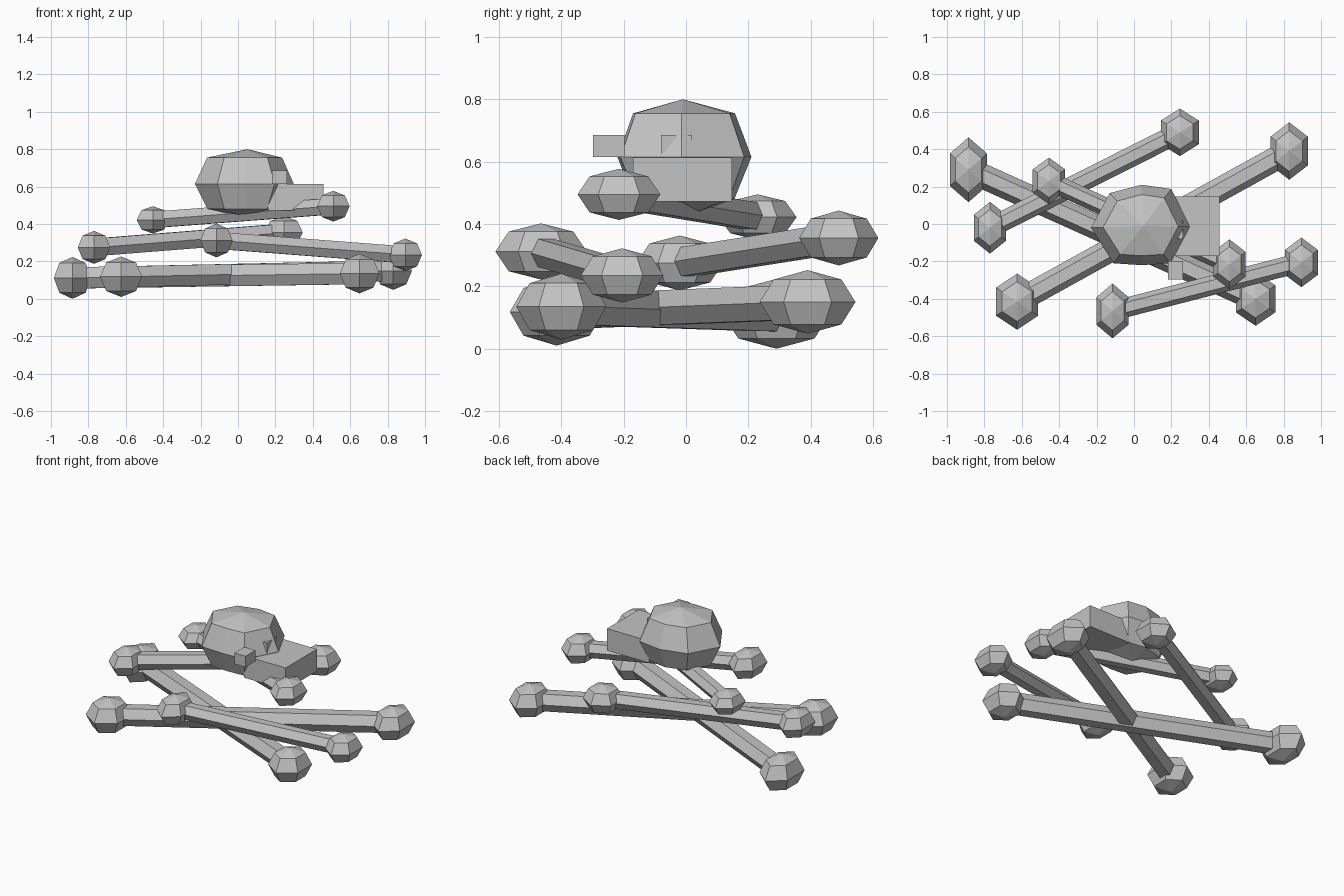
import bpy, bmesh, math
from mathutils import Vector, Matrix

if "Cube" in bpy.data.objects:
    bpy.data.objects.remove(bpy.data.objects["Cube"])

bone_mat = bpy.data.materials.new("bone_grey")
bone_mat.diffuse_color = (0.55, 0.55, 0.55, 1)
bone_mat.use_nodes = True
bone_mat.node_tree.nodes["Principled BSDF"].inputs["Base Color"].default_value = bone_mat.diffuse_color


def finish(name, bm):
    bmesh.ops.recalc_face_normals(bm, faces=bm.faces)
    me = bpy.data.meshes.new(name)
    bm.to_mesh(me)
    bm.free()
    me.materials.append(bone_mat)
    ob = bpy.data.objects.new(name, me)
    bpy.context.collection.objects.link(ob)


def loft(bm, rings):
    """Join rings of points with quads and cap both ends."""
    vs = [[bm.verts.new(p) for p in r] for r in rings]
    for a, b in zip(vs, vs[1:]):
        n = len(a)
        for i in range(n):
            bm.faces.new((a[i], a[(i + 1) % n], b[(i + 1) % n], b[i]))
    return vs


def fan(bm, ring, tip):
    t = bm.verts.new(tip)
    for i in range(len(ring)):
        bm.faces.new((ring[i], ring[(i + 1) % len(ring)], t))


def knob(name, c, h):
    # six-sided ball, h = half extents
    bm = bmesh.new()
    m = Matrix.Translation(c) @ Matrix.Diagonal((h[0], h[1] / 0.866, h[2], 1))
    bmesh.ops.create_uvsphere(bm, u_segments=6, v_segments=4, radius=1, matrix=m)
    finish(name, bm)


def shaft(name, a, b, r):
    # six-sided rod with a flat top
    a, b = Vector(a), Vector(b)
    d = (b - a).normalized()
    s = d.cross(Vector((0, 0, 1))).normalized()
    u = s.cross(d)
    rings = []
    for c in (a, b):
        rings.append([c + r * (math.cos(k * math.pi / 3) * s + math.sin(k * math.pi / 3) * u)
                      for k in range(6)])
    bm = bmesh.new()
    vs = loft(bm, rings)
    bm.faces.new(vs[0])
    bm.faces.new(vs[1])
    finish(name, bm)


# Bones: end centre, end half extents, for both ends, then rod radius
bones = [
    ((-.885, .29, .112), (.115, .15, .112), (.65, -.40, .135), (.122, .125, .106), .066),
    ((-.625, -.415, .118), (.13, .13, .108), (.83, .39, .15), (.115, .133, .102), .064),
    ((-.77, -.02, .275), (.10, .12, .088), (.245, .49, .355), (.117, .11, .088), .054),
    ((-.115, -.465, .312), (.10, .127, .09), (.895, -.205, .235), (.102, .115, .087), .052),
    ((-.455, .23, .422), (.10, .108, .073), (.51, -.215, .495), (.10, .115, .082), .05),
]
for i, (a, ha, b, hb, r) in enumerate(bones, 1):
    shaft(f"bone_{i}_shaft", a, b, r)
    knob(f"bone_{i}_left_knob", a, ha)
    knob(f"bone_{i}_right_knob", b, hb)

# Cranium: uneven eight-sided outline, scaled into three rings with pointed caps
outline = [(.298, -.015), (.2, .187), (.04, .21), (-.13, .165),
           (-.23, -.02), (-.11, -.21), (.04, -.22), (.195, -.21)]
cx, cy = .04, -.01
bm = bmesh.new()
rings = []
for z, k in ((.48, .75), (.615, 1), (.755, .76)):
    rings.append([(cx + (x - cx) * k, cy + (y - cy) * k, z) for x, y in outline])
vs = loft(bm, rings)
fan(bm, vs[0], (.04, .03, .437))
fan(bm, vs[2], (.05, -.01, .8))
finish("cranium", bm)


def box(name, lo, hi):
    bm = bmesh.new()
    lo, hi = Vector(lo), Vector(hi)
    m = Matrix.Translation((lo + hi) / 2) @ Matrix.Diagonal((*(hi - lo), 1))
    bmesh.ops.create_cube(bm, size=1, matrix=m)
    finish(name, bm)


# Jaw and the two small eye blocks
box("jaw", (.16, -.17, .472), (.457, .148, .613))
box("front_eye", (.183, -.298, .615), (.262, -.198, .685))
box("side_eye", (.183, -.08, .615), (.262, .02, .685))
